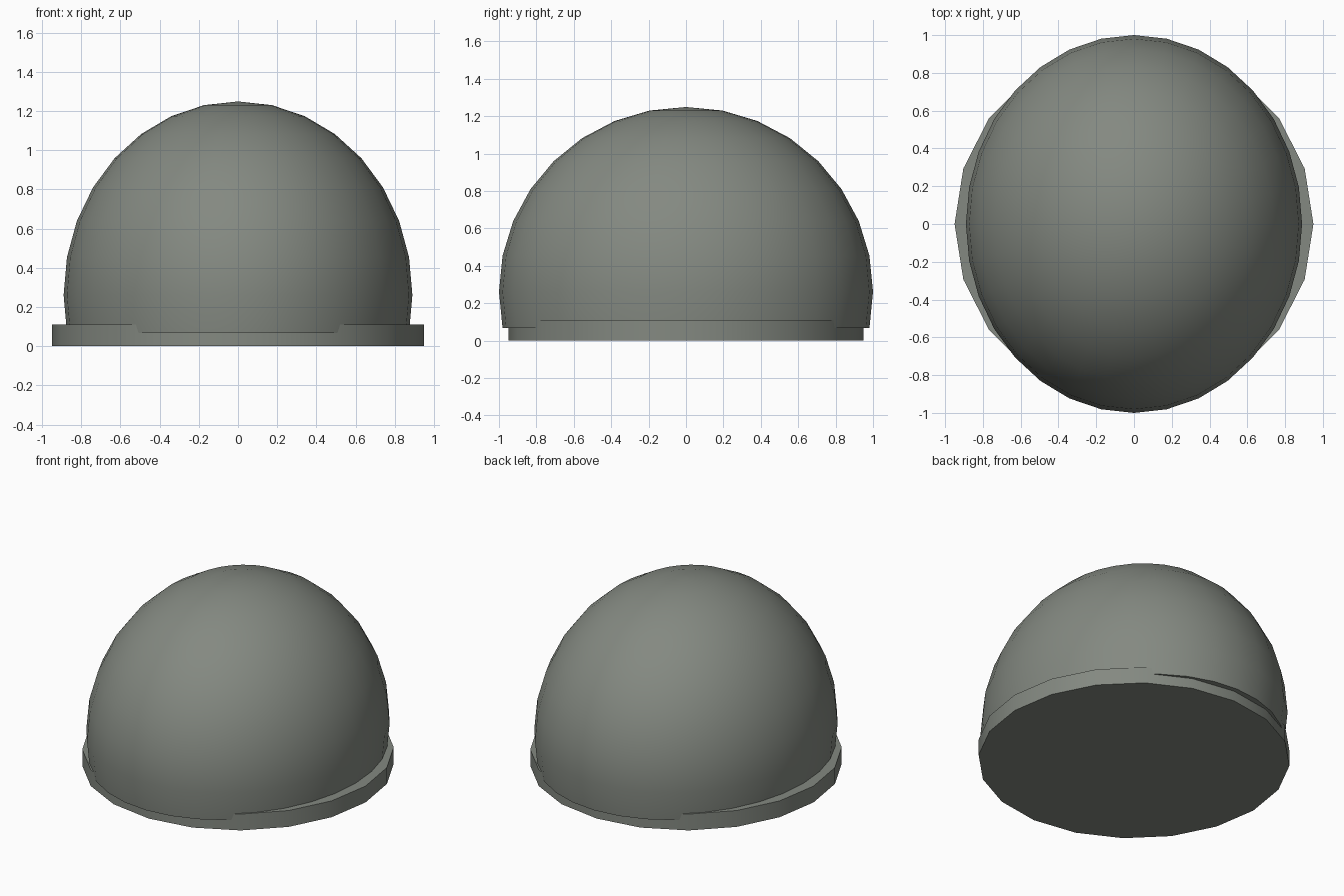
import bpy
import bmesh
import math

cube = bpy.data.objects.get("Cube")
if cube:
    bpy.data.objects.remove(cube, do_unlink=True)

# Grey-green material
COLOUR = (0.23, 0.25, 0.22, 1.0)
grey = bpy.data.materials.new("grey_green")
grey.use_nodes = True
grey.diffuse_color = COLOUR
bsdf = next(n for n in grey.node_tree.nodes if n.type == 'BSDF_PRINCIPLED')
bsdf.inputs["Base Color"].default_value = COLOUR


def finish(obj, name):
    obj.name = obj.data.name = name
    obj.data.materials.append(grey)
    bpy.ops.object.select_all(action='DESELECT')
    obj.select_set(True)
    bpy.context.view_layer.objects.active = obj
    bpy.ops.object.transform_apply(location=True, rotation=True, scale=True)
    bpy.ops.object.shade_smooth_by_angle(angle=math.radians(30))


# Base disc
HEIGHT = 0.11
bpy.ops.mesh.primitive_cylinder_add(
    vertices=20, radius=0.95, depth=HEIGHT, location=(0, 0, HEIGHT / 2),
    rotation=(0, 0, math.pi / 2))
finish(bpy.context.object, "base_disc")

# Oval dome, cut one ring below its widest point and closed underneath
bpy.ops.mesh.primitive_uv_sphere_add(segments=32, ring_count=16, radius=1)
dome = bpy.context.object
bm = bmesh.new()
bm.from_mesh(dome.data)
low = [v for v in bm.verts if v.co.z < -0.25]
bmesh.ops.delete(bm, geom=low, context='VERTS')
bmesh.ops.holes_fill(bm, edges=[e for e in bm.edges if e.is_boundary], sides=0)
bmesh.ops.recalc_face_normals(bm, faces=bm.faces)
bm.to_mesh(dome.data)
bm.free()
dome.scale = (0.89, 1.0, 0.988)
dome.location.z = 0.261
finish(dome, "dome")
